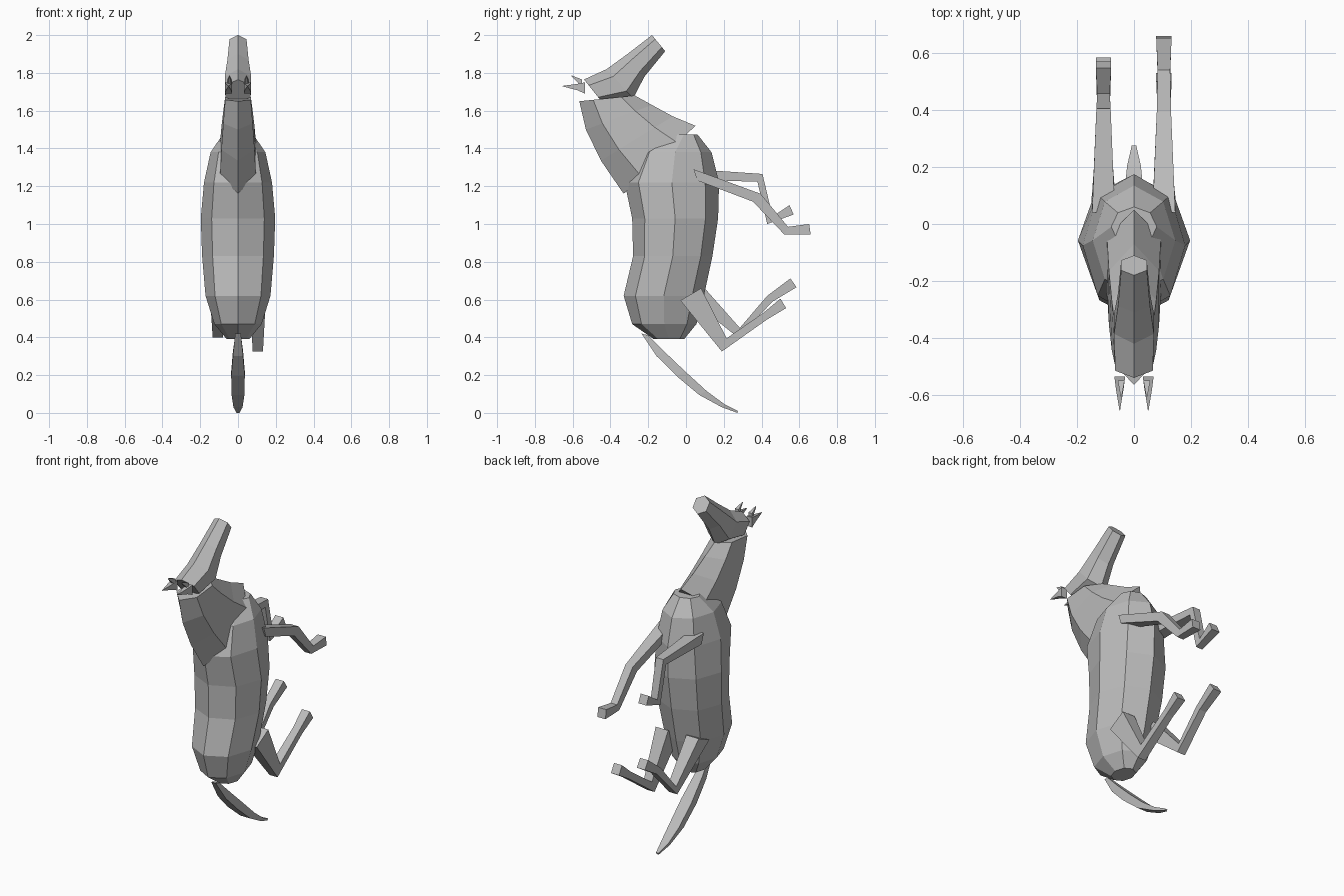
import bpy, bmesh, math

coat = bpy.data.materials.new("coat grey")
coat.diffuse_color = (0.5, 0.5, 0.5, 1)


def loft(name, rings, sides, xc=0.0):
    """Skin rings given as (y1, z1, y2, z2, half_width): two opposite points on the yz plane."""
    bm = bmesh.new()
    loops = []
    for y1, z1, y2, z2, w in rings:
        loop = []
        for i in range(sides):
            ang = 2 * math.pi * (i + (0.5 if sides == 4 else 0)) / sides
            s, c = math.sin(ang), math.cos(ang)
            if sides == 4:                      # box section
                s, c = s * math.sqrt(2), c * math.sqrt(2)
            elif sides == 6:                    # full width at the hexagon sides
                s /= math.sin(math.pi / 3)
            t = (1 - c) / 2
            loop.append(bm.verts.new((xc + w * s, y1 + (y2 - y1) * t, z1 + (z2 - z1) * t)))
        loops.append(loop)
    for a, b in zip(loops, loops[1:]):
        for i in range(sides):
            j = (i + 1) % sides
            bm.faces.new((a[i], a[j], b[j], b[i]))
    bm.faces.new(loops[0])
    bm.faces.new(loops[-1])
    bmesh.ops.recalc_face_normals(bm, faces=bm.faces)
    me = bpy.data.meshes.new(name)
    bm.to_mesh(me)
    bm.free()
    me.materials.append(coat)
    ob = bpy.data.objects.new(name, me)
    bpy.context.collection.objects.link(ob)
    return ob


# upright barrel body: z, back y, belly y, half width
body = [(1.475, -.08, .06, .08), (1.38, -.25, .135, .145), (1.22, -.325, .175, .18),
        (1.03, -.285, .17, .197), (.83, -.28, .14, .19), (.62, -.33, .095, .172),
        (.47, -.285, .055, .125), (.39, -.17, -.01, .06)]
loft("body", [(y1, z, y2, z, w) for z, y1, y2, w in body], 8)

# neck from crest to throat
loft("neck", [(-.33, 1.16, .05, 1.52, .095), (-.45, 1.335, -.07, 1.57, .088),
              (-.53, 1.50, -.18, 1.63, .078), (-.565, 1.65, -.27, 1.68, .068)], 6)

# head from poll to muzzle
loft("head", [(-.54, 1.765, -.44, 1.64, .066), (-.42, 1.82, -.28, 1.665, .07),
              (-.31, 1.90, -.22, 1.78, .056), (-.18, 2.0, -.11, 1.915, .045)], 6)

# ears, each with a small upper point
for side, label in ((1, "right"), (-1, "left")):
    loft(label + "_ear", [(-.535, 1.75, -.535, 1.69, .019),
                          (-.575, 1.742, -.575, 1.708, .014),
                          (-.655, 1.731, -.655, 1.729, .001)], 4, side * .05)
    loft(label + "_ear_point", [(-.55, 1.765, -.55, 1.725, .012),
                                (-.605, 1.786, -.605, 1.782, .002)], 4, side * .045)

# curved tail
loft("tail", [(-.235, .42, -.20, .41, .015), (-.155, .30, -.115, .325, .027),
              (-.05, .195, -.005, .22, .036), (.07, .095, .11, .115, .034),
              (.19, .03, .205, .045, .024), (.272, .0, .275, .01, .008)], 4)

# front legs: shoulder, knee, fetlock, hoof
loft("right_front_leg", [(.04, 1.29, .06, 1.23, .04), (.395, 1.16, .355, 1.118, .025),
                         (.54, .985, .52, .945, .022), (.652, 1.0, .66, .945, .027)], 4, .105)
loft("left_front_leg", [(.04, 1.29, .06, 1.23, .04), (.405, 1.265, .378, 1.225, .025),
                        (.458, 1.04, .43, 1.0, .022), (.548, 1.1, .57, 1.05, .027)], 4, -.107)

# hind legs: thigh, hock, fetlock, hoof
loft("right_hind_leg", [(-.03, .595, .08, .66, .042), (.19, .325, .215, .395, .027),
                        (.43, .495, .41, .53, .023), (.53, .555, .5, .605, .027)], 4, .105)
loft("left_hind_leg", [(-.01, .625, .09, .67, .042), (.275, .4, .285, .45, .027),
                       (.46, .59, .43, .62, .023), (.585, .665, .553, .712, .027)], 4, -.107)
